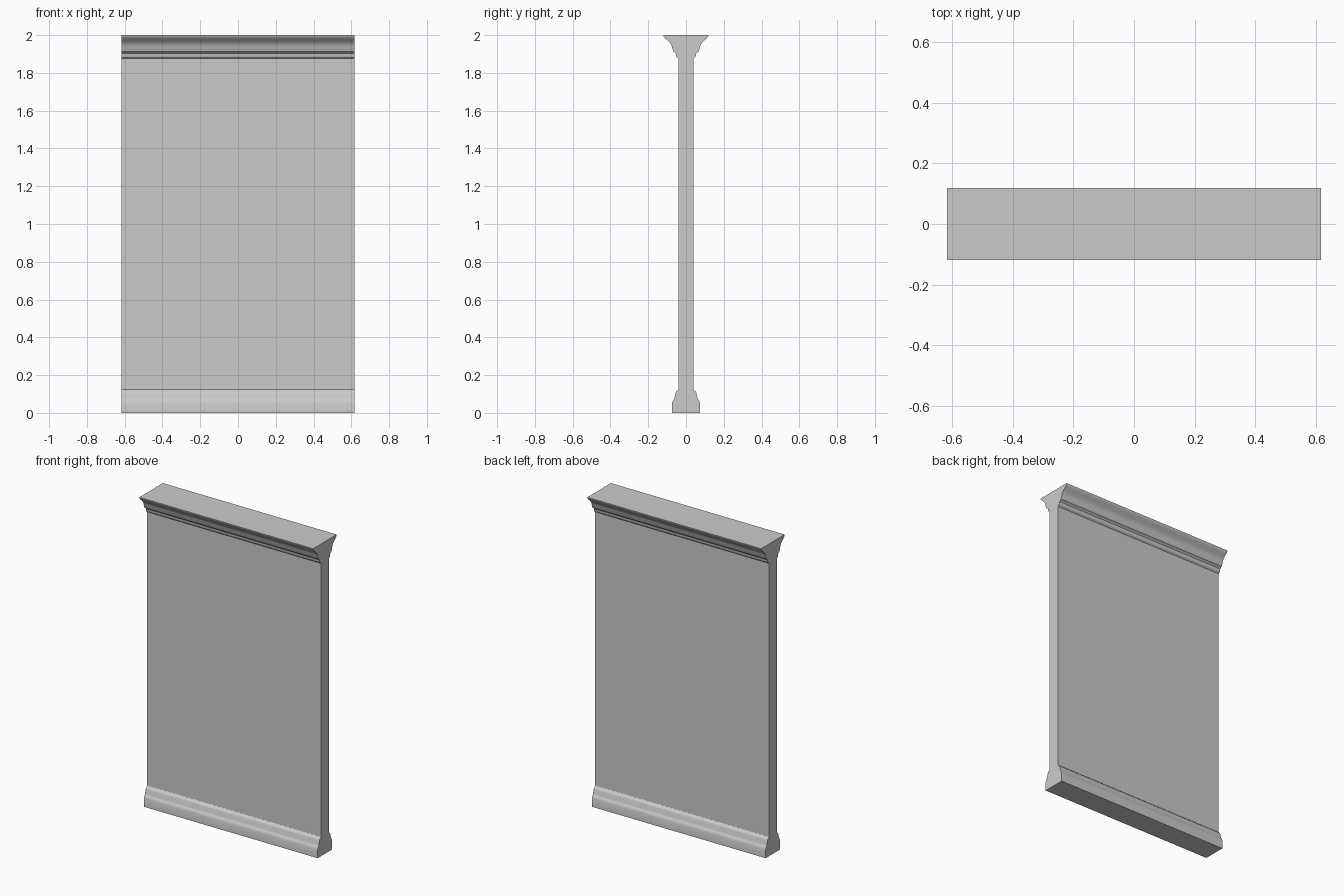
import bpy, bmesh, math
from mathutils import Vector

if "Cube" in bpy.data.objects:
    bpy.data.objects.remove(bpy.data.objects["Cube"])

HALF_LENGTH = 0.616
HALF_WALL = 0.04


def bezier(p0, p1, p2, p3, n=6):
    """Points along a cubic curve in the (y, z) plane."""
    a, b, c, d = (Vector(p) for p in (p0, p1, p2, p3))
    pts = []
    for i in range(n + 1):
        t = i / n
        s = 1 - t
        pts.append(tuple(a * s**3 + b * 3*s*s*t + c * 3*s*t*t + d * t**3))
    return pts


def extrude_profile(name, side):
    """Mirror a half profile across y = 0 and sweep it along x."""
    outline = side + [(-y, z) for y, z in reversed(side)]
    bm = bmesh.new()
    face = bm.faces.new([bm.verts.new((-HALF_LENGTH, y, z)) for y, z in outline])
    swept = bmesh.ops.extrude_face_region(bm, geom=[face], use_keep_orig=True)
    verts = [g for g in swept["geom"] if isinstance(g, bmesh.types.BMVert)]
    bmesh.ops.translate(bm, verts=verts, vec=(2 * HALF_LENGTH, 0, 0))
    bmesh.ops.recalc_face_normals(bm, faces=bm.faces[:])
    mesh = bpy.data.meshes.new(name)
    bm.to_mesh(mesh)
    bm.free()
    obj = bpy.data.objects.new(name, mesh)
    bpy.context.collection.objects.link(obj)
    bpy.context.view_layer.objects.active = obj
    obj.select_set(True)
    bpy.ops.object.shade_smooth_by_angle(angle=math.radians(30))
    return obj


# Skirting moulding: plinth, small rounded step, upper bevel
skirting = [(0.073, 0.0), (0.073, 0.055)]
skirting += bezier((0.071, 0.06), (0.069, 0.07), (0.063, 0.07), (0.062, 0.078), 4)
skirting += [(0.058, 0.092), (0.055, 0.105)]
skirting += bezier((0.053, 0.11), (0.05, 0.117), (0.043, 0.117), (HALF_WALL, 0.125), 4)

# Crown moulding: two fillets below a flaring curve
crown = [(HALF_WALL, 1.876), (0.050, 1.884), (0.053, 1.893),
         (0.054, 1.903), (0.061, 1.910), (0.068, 1.914), (0.070, 1.923)]
crown += bezier((0.072, 1.926), (0.075, 1.965), (0.109, 1.975), (0.118, 1.994), 8)
crown += [(0.119, 2.0)]

# Wall panel with its skirting and crown in one continuous solid
extrude_profile("moulded_wall_panel", skirting + crown)
